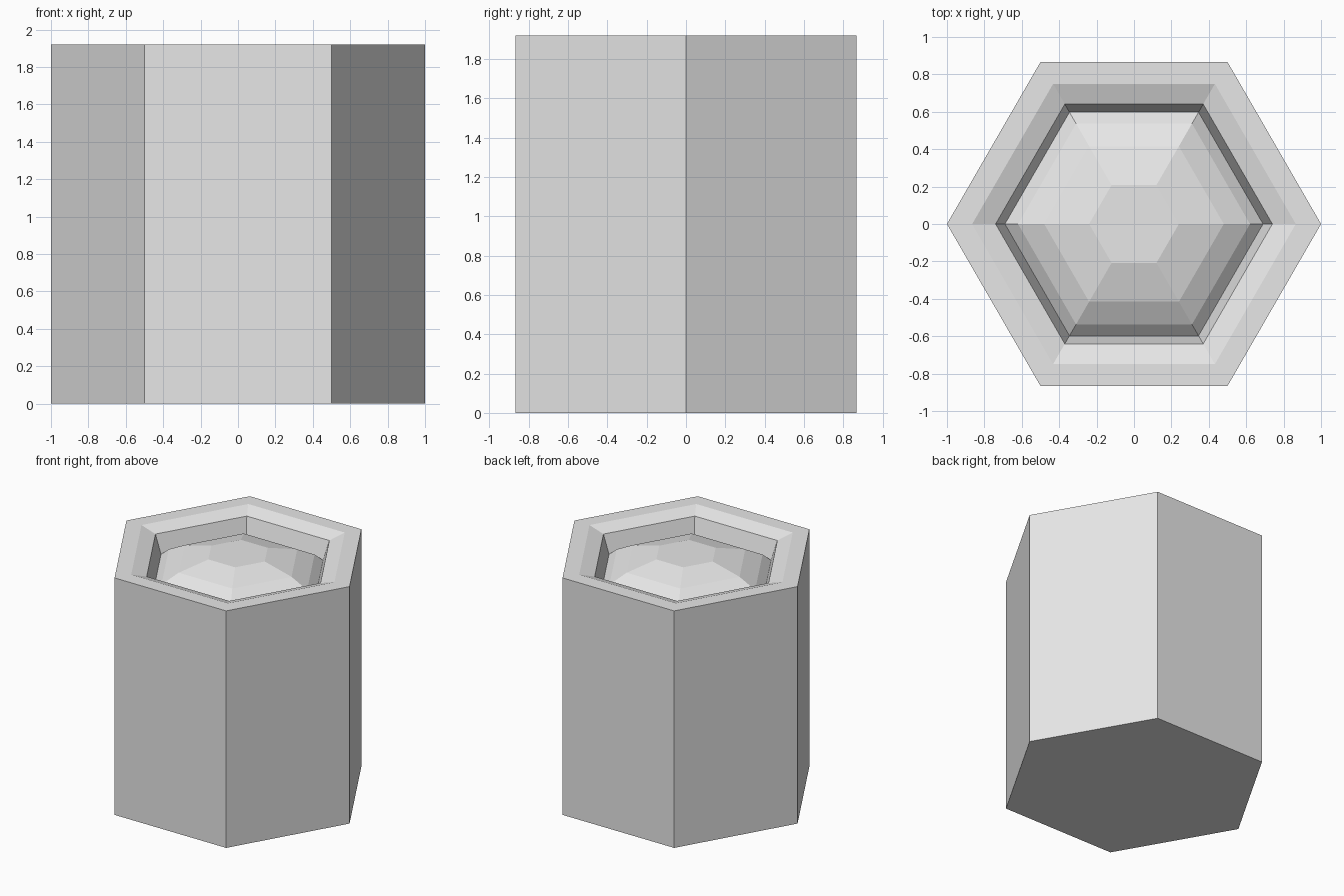
import bpy
import bmesh
from math import cos, sin, pi

old = bpy.data.objects.get("Cube")
if old:
    bpy.data.objects.remove(old, do_unlink=True)

SIDES = 6

grey = bpy.data.materials.new("light_grey")
grey.use_nodes = True
colour = (0.8, 0.8, 0.8, 1)
grey.diffuse_color = colour
grey.node_tree.nodes["Principled BSDF"].inputs["Base Color"].default_value = colour


def hex_lathe(name, profile, cap_first=False, cap_last=False):
    """Sweep (radius, height) points around z as flat six-sided rings."""
    bm = bmesh.new()
    rings = [[bm.verts.new((r * cos(2 * pi * i / SIDES), r * sin(2 * pi * i / SIDES), z))
              for i in range(SIDES)] for r, z in profile]
    for low, high in zip(rings, rings[1:]):
        for i in range(SIDES):
            j = (i + 1) % SIDES
            bm.faces.new((low[i], low[j], high[j], high[i]))
    if cap_first:
        bm.faces.new(rings[0][::-1])
    if cap_last:
        bm.faces.new(rings[-1])
    mesh = bpy.data.meshes.new(name)
    bm.to_mesh(mesh)
    bm.free()
    mesh.materials.append(grey)
    obj = bpy.data.objects.new(name, mesh)
    bpy.context.collection.objects.link(obj)
    return obj


# Column with flat rim, chamfered lip and tapering recess wall
hex_lathe("column", [(1, 0), (1, 1.92), (0.865, 1.92), (0.74, 1.88), (0.69, 1.73)],
          cap_first=True)

# Faceted dome sitting in the recess
hex_lathe("dome", [(0.69, 1.73), (0.62, 1.79), (0.48, 1.86), (0.24, 1.92)],
          cap_last=True)
